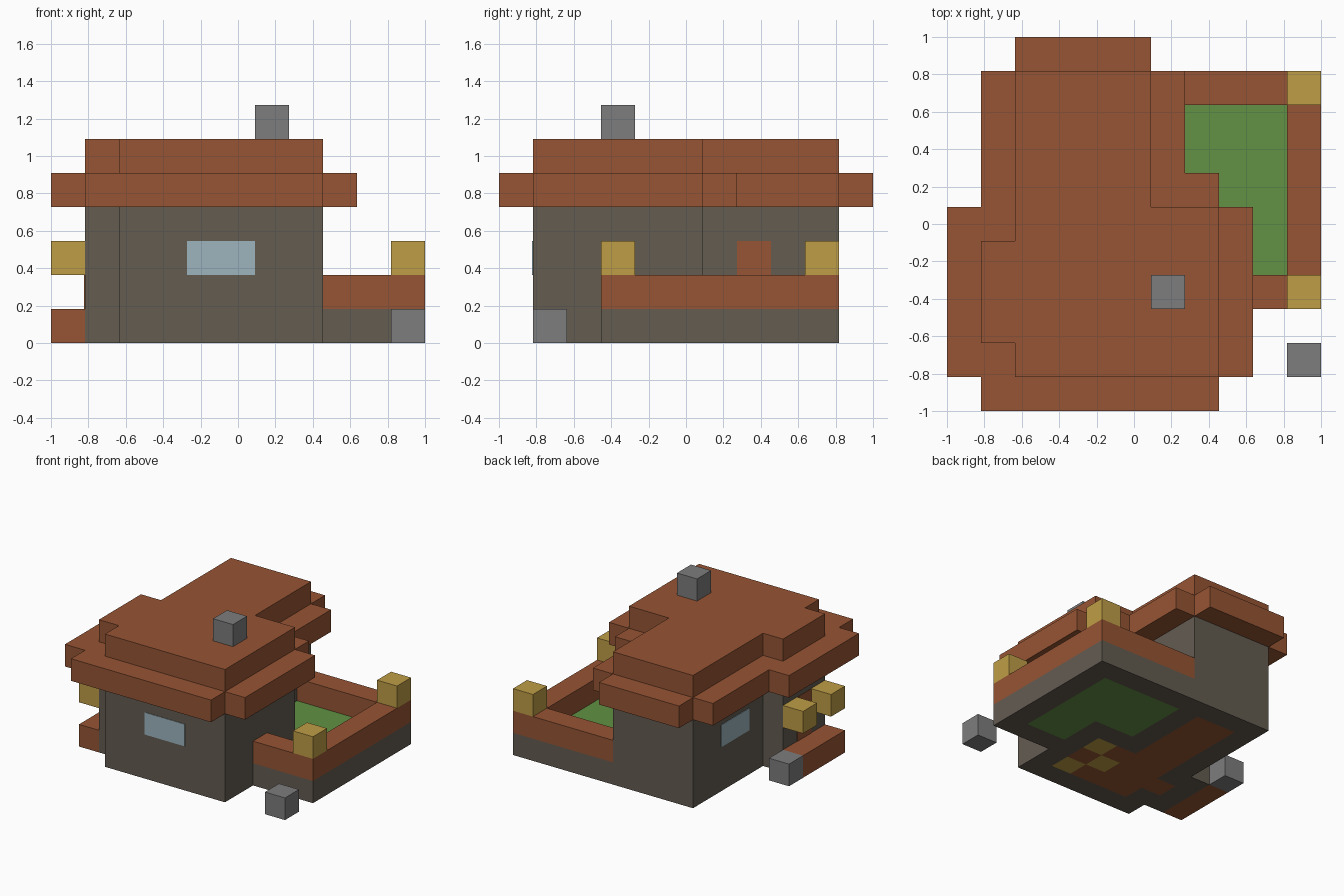
import bpy, bmesh
from mathutils import Vector

cube = bpy.data.objects.get("Cube")
if cube:
    bpy.data.objects.remove(cube, do_unlink=True)

U = 2 / 11  # size of one block


def material(name, rgb):
    mat = bpy.data.materials.new(name)
    mat.use_nodes = True
    mat.diffuse_color = (*rgb, 1)
    bsdf = mat.node_tree.nodes["Principled BSDF"]
    bsdf.inputs["Base Color"].default_value = (*rgb, 1)
    bsdf.inputs["Roughness"].default_value = 0.9
    return mat


BRICK = material("red_brown_brick", (0.305, 0.089, 0.034))
STONE = material("dark_stone", (0.125, 0.107, 0.083))
YELLOW = material("lamp_yellow", (0.515, 0.337, 0.061))
GREY = material("light_stone", (0.205, 0.205, 0.205))
GRASS = material("grass_green", (0.122, 0.283, 0.058))
GLASS = material("pale_glass", (0.337, 0.462, 0.515))


def cells(*rects):
    """Grid cells covered by rectangles (x0, x1, y0, y1)."""
    return {(x, y) for x0, x1, y0, y1 in rects
            for x in range(x0, x1) for y in range(y0, y1)}


def finish(name, bm, mat):
    mesh = bpy.data.meshes.new(name)
    bm.to_mesh(mesh)
    bm.free()
    mesh.materials.append(mat)
    obj = bpy.data.objects.new(name, mesh)
    bpy.context.collection.objects.link(obj)
    return obj


def slab(name, plan, z0, z1, mat):
    """Extrude a plan of grid cells from level z0 to level z1."""
    bm = bmesh.new()
    for x, y in sorted(plan):
        ring = [(x, y), (x + 1, y), (x + 1, y + 1), (x, y + 1)]
        bm.faces.new([bm.verts.new((a * U - 1, b * U - 1, z0 * U)) for a, b in ring])
    bmesh.ops.remove_doubles(bm, verts=bm.verts[:], dist=0.001)
    top = bmesh.ops.extrude_face_region(bm, geom=bm.faces[:], use_keep_orig=True)
    verts = [v for v in top["geom"] if isinstance(v, bmesh.types.BMVert)]
    bmesh.ops.translate(bm, verts=verts, vec=(0, 0, (z1 - z0) * U))
    bmesh.ops.recalc_face_normals(bm, faces=bm.faces[:])
    bmesh.ops.dissolve_limit(bm, angle_limit=0.01, verts=bm.verts[:], edges=bm.edges[:])
    return finish(name, bm, mat)


def plate(name, lo, hi, mat, t=0.004):
    """Thin panel on a wall; the axis where lo equals hi is its normal."""
    lo, hi = Vector(lo) * U, Vector(hi) * U
    size, mid = hi - lo, (lo + hi) / 2 - Vector((1, 1, 0))
    bm = bmesh.new()
    bmesh.ops.create_cube(bm, size=1)
    for v in bm.verts:
        v.co = mid + Vector(c * (s if s > 0 else 2 * t) for c, s in zip(v.co, size))
    return finish(name, bm, mat)


# House: walls around a tiled floor
house = cells((2, 8, 1, 6), (1, 2, 2, 5), (2, 6, 6, 10))
room = cells((3, 7, 2, 5), (2, 3, 3, 4), (3, 5, 5, 9))
tiles = {(6, 2), (6, 4), (5, 3)}
slab("house_walls", house - room, 0, 4, STONE)
slab("room_floor", room - tiles, 0, 1, BRICK)
for i, tile in enumerate(sorted(tiles)):
    slab(f"floor_tile_{i + 1}", {tile}, 0, 1, YELLOW)

# Stepped roof and chimney
eaves = cells((0, 9, 1, 6), (1, 8, 0, 1), (1, 7, 6, 10), (7, 8, 6, 7), (2, 6, 10, 11))
slab("roof_eaves", eaves, 4, 5, BRICK)
slab("roof_top", house, 5, 6, BRICK)
slab("chimney", {(6, 3)}, 6, 7, GREY)

# Walled garden
fence = cells((8, 11, 3, 4), (10, 11, 3, 10), (6, 11, 9, 10))
slab("garden_wall_base", fence, 0, 1, STONE)
slab("garden_wall_cap", fence, 1, 2, BRICK)
slab("garden_lawn", cells((8, 10, 4, 9), (6, 8, 6, 9)), 0, 1, GRASS)

# Lamps on the garden wall and beside the entrance
for name, cell in (("garden_lamp_front", (10, 3)), ("garden_lamp_back", (10, 9)),
                   ("entrance_lamp_front", (0, 2)), ("entrance_lamp_back", (0, 4))):
    slab(name, {cell}, 2, 3, YELLOW)

# Entrance step and loose stones
slab("entrance_step", cells((0, 1, 2, 5)), 0, 1, BRICK)
slab("entrance_stone", {(0, 5)}, 0, 1, GREY)
slab("garden_stone", {(10, 1)}, 0, 1, GREY)

# Windows and doors
plate("front_window", (4, 1, 2), (6, 1, 3), GLASS)
plate("side_window", (2, 6, 2), (2, 8, 3), GLASS)
plate("garden_door", (6, 7, 1), (6, 8, 3), BRICK)
plate("entrance_door", (1, 3, 1), (1, 4, 3), BRICK)
